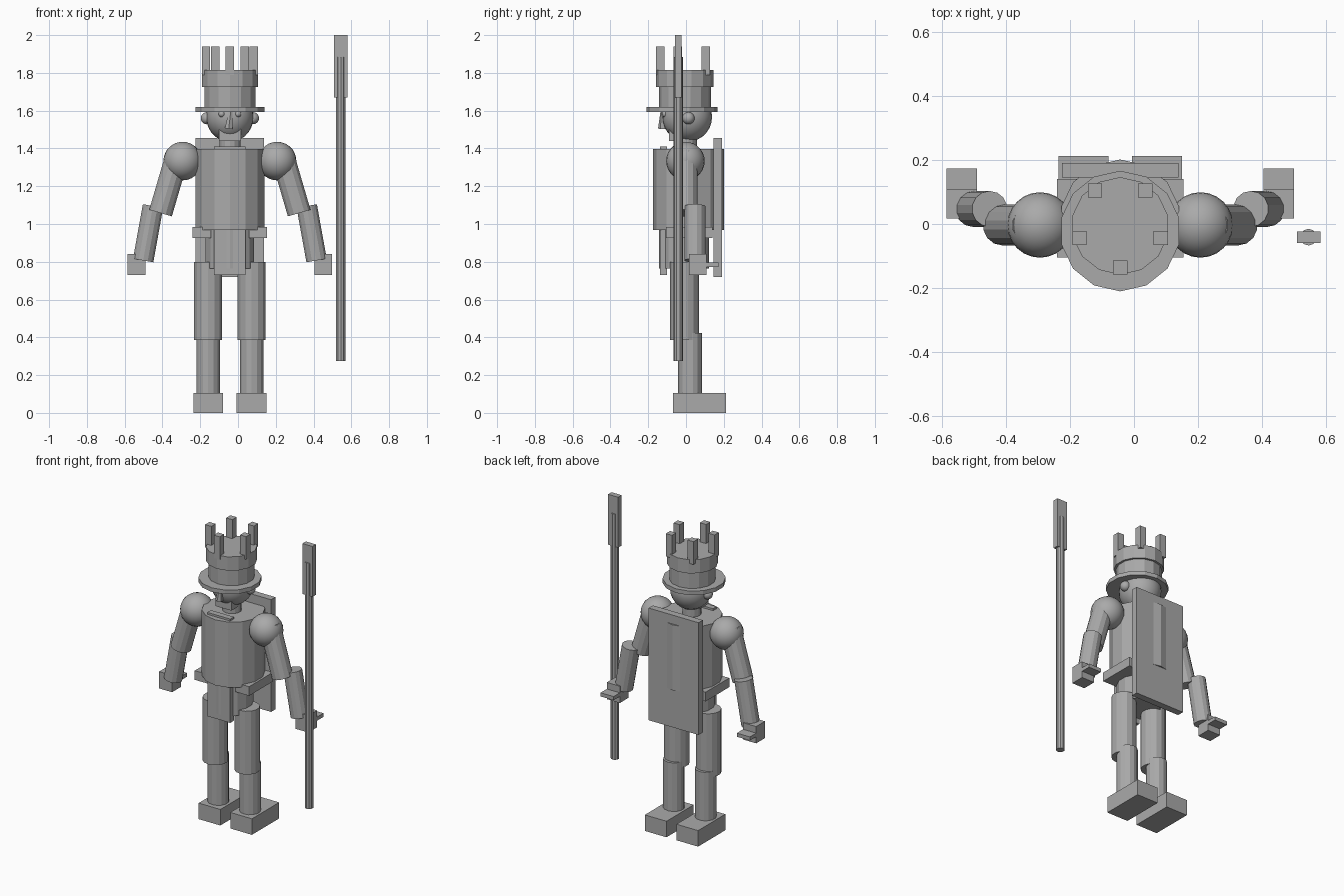
import bpy
from math import sin, cos, pi
from mathutils import Vector

cube = bpy.data.objects.get("Cube")
if cube:
    bpy.data.objects.remove(cube, do_unlink=True)

CX = -0.043  # body centre line

grey = bpy.data.materials.new("plain_grey")
grey.use_nodes = True
grey.diffuse_color = (0.4, 0.4, 0.4, 1)
grey.node_tree.nodes["Principled BSDF"].inputs["Base Color"].default_value = (0.4, 0.4, 0.4, 1)


def finish(name):
    ob = bpy.context.object
    ob.name = name
    ob.data.materials.append(grey)
    return ob


def box(name, x, y, z):
    """Box from (min, max) pairs on each axis."""
    bpy.ops.mesh.primitive_cube_add(size=1)
    ob = finish(name)
    ob.location = [(a + b) / 2 for a, b in (x, y, z)]
    ob.scale = [b - a for a, b in (x, y, z)]
    return ob


def rod(name, start, end, r, sides=14, r_end=None):
    """Faceted cylinder or cone between two points."""
    a, b = Vector(start), Vector(end)
    bpy.ops.mesh.primitive_cone_add(vertices=sides, radius1=r,
                                    radius2=r if r_end is None else r_end,
                                    depth=(b - a).length)
    ob = finish(name)
    ob.location = (a + b) / 2
    tilt = Vector((0, 0, 1)).angle(b - a)
    ob.rotation_euler = (0, tilt if b.x >= a.x else -tilt, 0)
    return ob


def ball(name, centre, r):
    bpy.ops.mesh.primitive_uv_sphere_add(segments=24, ring_count=14, radius=r, location=centre)
    bpy.ops.object.shade_smooth()
    return finish(name)


def column(name, y, z0, z1, r):
    return rod(name, (CX, y, z0), (CX, y, z1), r)


# Torso, pelvis, neck and the long front panel
column("torso", 0.013, 0.968, 1.397, 0.188)
column("pelvis", -0.01, 0.765, 1.0, 0.132)
column("neck", 0.0, 1.37, 1.47, 0.057)
box("front_panel", (CX - 0.083, CX + 0.083), (-0.138, -0.1), (0.73, 1.41))

# Board on the back
box("back_board", (CX - 0.181, CX + 0.181), (0.145, 0.19), (0.72, 1.455))

# Head and face
head = ball("head", (CX, 0.006, 1.567), 0.132)
head.scale.x = 0.95
box("chin_beard", (CX - 0.058, CX + 0.058), (-0.09, 0.0), (1.44, 1.53))
rod("nose", (CX, -0.13, 1.505), (CX, -0.118, 1.61), 0.024, 6, 0.009)

# Hat with crown prongs
column("hat_brim", -0.022, 1.593, 1.62, 0.188)
column("hat_crown", -0.006, 1.61, 1.735, 0.138)
column("hat_band", -0.006, 1.725, 1.815, 0.152)
for i in range(5):
    a = 2 * pi * i / 5
    px, py = CX + 0.133 * sin(a), -0.003 - 0.133 * cos(a)
    box(f"hat_prong_{i + 1}", (px - 0.022, px + 0.022), (py - 0.022, py + 0.022), (1.79, 1.94))

# Paired parts: s = 1 is the left, s = -1 the right
for s, side in ((1, "left"), (-1, "right")):
    def at(d):
        return CX + s * d

    def span(a, b):
        return sorted((at(a), at(b)))

    ball(f"{side}_ear", (at(0.122), 0.013, 1.56), 0.032)
    ball(f"{side}_eye", (at(0.043), -0.11, 1.582), 0.017)
    ball(f"{side}_shoulder", (at(0.25), -0.003, 1.333), 0.102)
    rod(f"{side}_upper_arm", (at(0.367), -0.003, 1.058), (at(0.274), -0.003, 1.376), 0.064)
    rod(f"{side}_forearm", (at(0.459), 0.047, 0.807), (at(0.407), 0.047, 1.095), 0.056)
    box(f"{side}_hand", span(0.447, 0.541), (0.017, 0.108), (0.73, 0.84))
    box(f"{side}_fingers", span(0.447, 0.541), (0.1, 0.173), (0.773, 0.797))
    box(f"{side}_hip_block", span(0.1, 0.197), (-0.105, 0.14), (0.925, 0.985))
    rod(f"{side}_thigh", (at(0.115), -0.008, 0.385), (at(0.115), -0.008, 0.8), 0.076)
    rod(f"{side}_shin", (at(0.115), 0.022, 0.08), (at(0.115), 0.022, 0.423), 0.064)
    box(f"{side}_foot", span(0.036, 0.193), (-0.07, 0.212), (0, 0.105))

# Spear beside the left hand
rod("spear_shaft", (0.544, -0.041, 0.275), (0.544, -0.041, 1.885), 0.026, 10)
box("spear_blade", (0.508, 0.581), (-0.059, -0.023), (1.67, 2.0))
